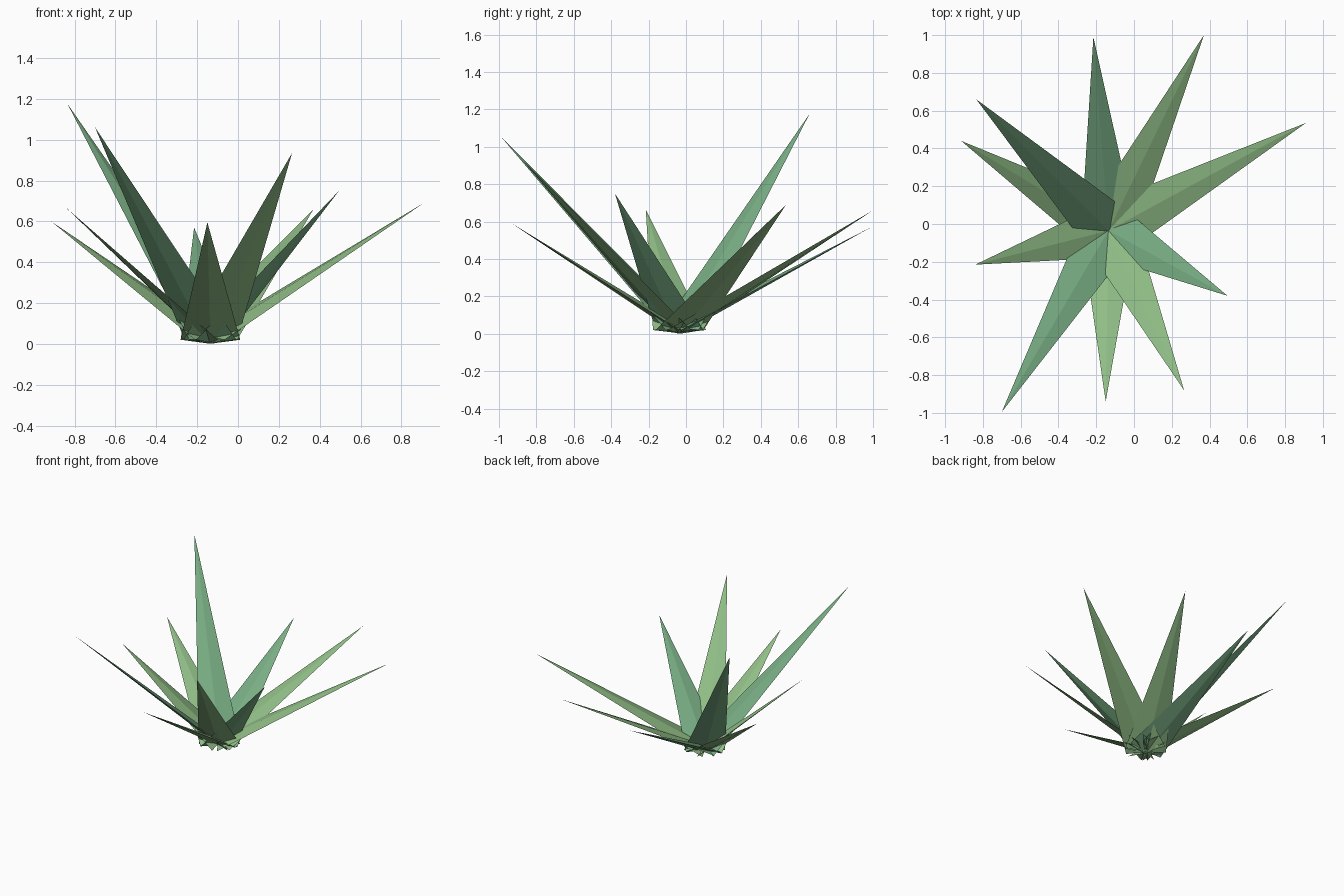
import bpy, bmesh, math
from mathutils import Vector, Matrix

if "Cube" in bpy.data.objects:
    bpy.data.objects.remove(bpy.data.objects["Cube"])

BASE = Vector((-0.135, -0.035, 0.02))   # common root of all leaves
HALF_WIDTH, HALF_THICK = 0.146, 0.022


def material(name, rgb):
    m = bpy.data.materials.new(name)
    m.diffuse_color = (*rgb, 1)
    m.use_nodes = True
    m.node_tree.nodes["Principled BSDF"].inputs["Base Color"].default_value = m.diffuse_color
    return m


blue_green = material("blue_green_leaf", (0.19, 0.42, 0.23))
light_green = material("light_green_leaf", (0.28, 0.51, 0.24))


def leaf(name, tip, mat):
    """Flattened four-sided spike from the root to the tip, its width horizontal."""
    d = Vector(tip) - BASE
    along = d.normalized()
    side = Vector((0, 0, 1)).cross(along).normalized()
    up = along.cross(side)
    bm = bmesh.new()
    ring = [bm.verts.new(BASE + o) for o in
            (side * HALF_WIDTH, up * HALF_THICK, -side * HALF_WIDTH, -up * HALF_THICK)]
    apex = bm.verts.new(tip)
    for i in range(4):
        bm.faces.new((ring[i], ring[(i + 1) % 4], apex))
    bm.faces.new(ring)
    bmesh.ops.recalc_face_normals(bm, faces=bm.faces)
    mesh = bpy.data.meshes.new(name)
    bm.to_mesh(mesh)
    bm.free()
    mesh.materials.append(mat)
    ob = bpy.data.objects.new(name, mesh)
    bpy.context.collection.objects.link(ob)


# Leaf tips, clockwise from the back
tips = [
    ((-0.215, 0.99, 0.57), blue_green),
    ((0.37, 1.0, 0.66), light_green),
    ((0.91, 0.535, 0.69), light_green),
    ((0.495, -0.38, 0.75), blue_green),
    ((0.265, -0.88, 0.935), light_green),
    ((-0.15, -0.94, 0.595), light_green),
    ((-0.70, -0.995, 1.06), blue_green),
    ((-0.84, -0.215, 0.665), light_green),
    ((-0.915, 0.44, 0.60), light_green),
    ((-0.835, 0.66, 1.175), blue_green),
]
for i, (tip, mat) in enumerate(tips):
    leaf(f"leaf_{i + 1}", tip, mat)
